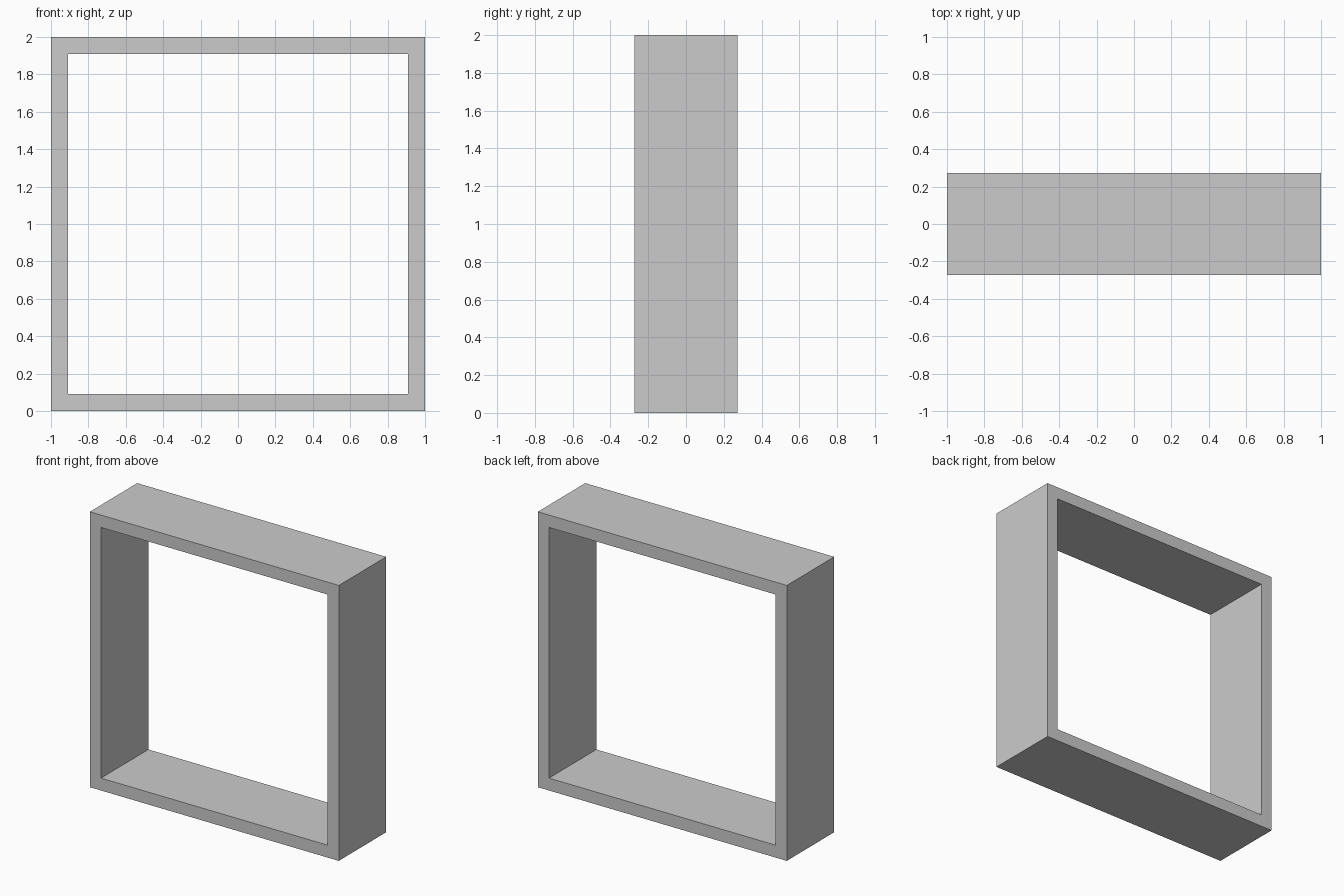
import bpy, bmesh

if "Cube" in bpy.data.objects:
    bpy.data.objects.remove(bpy.data.objects["Cube"])

SIZE = 2.0      # outer width and height
WALL = 0.09     # board thickness
DEPTH = 0.544   # front to back

bm = bmesh.new()


def square_loop(half, y):
    """Square ring of vertices in the XZ plane, centred at mid height."""
    corners = [(-1, -1), (1, -1), (1, 1), (-1, 1)]
    return [bm.verts.new((half * sx, y, SIZE / 2 + half * sz)) for sx, sz in corners]


# Open box frame: four square loops joined into a closed hollow ring
outer, inner = SIZE / 2, SIZE / 2 - WALL
front, back = -DEPTH / 2, DEPTH / 2
loops = [square_loop(h, y) for h, y in
         [(outer, front), (outer, back), (inner, back), (inner, front)]]
for i in range(4):
    a, b = loops[i], loops[(i + 1) % 4]
    for j in range(4):
        k = (j + 1) % 4
        bm.faces.new((a[j], a[k], b[k], b[j]))
bmesh.ops.recalc_face_normals(bm, faces=bm.faces)

mesh = bpy.data.meshes.new("square_shelf_frame")
bm.to_mesh(mesh)
bm.free()
bpy.context.collection.objects.link(bpy.data.objects.new("square_shelf_frame", mesh))
